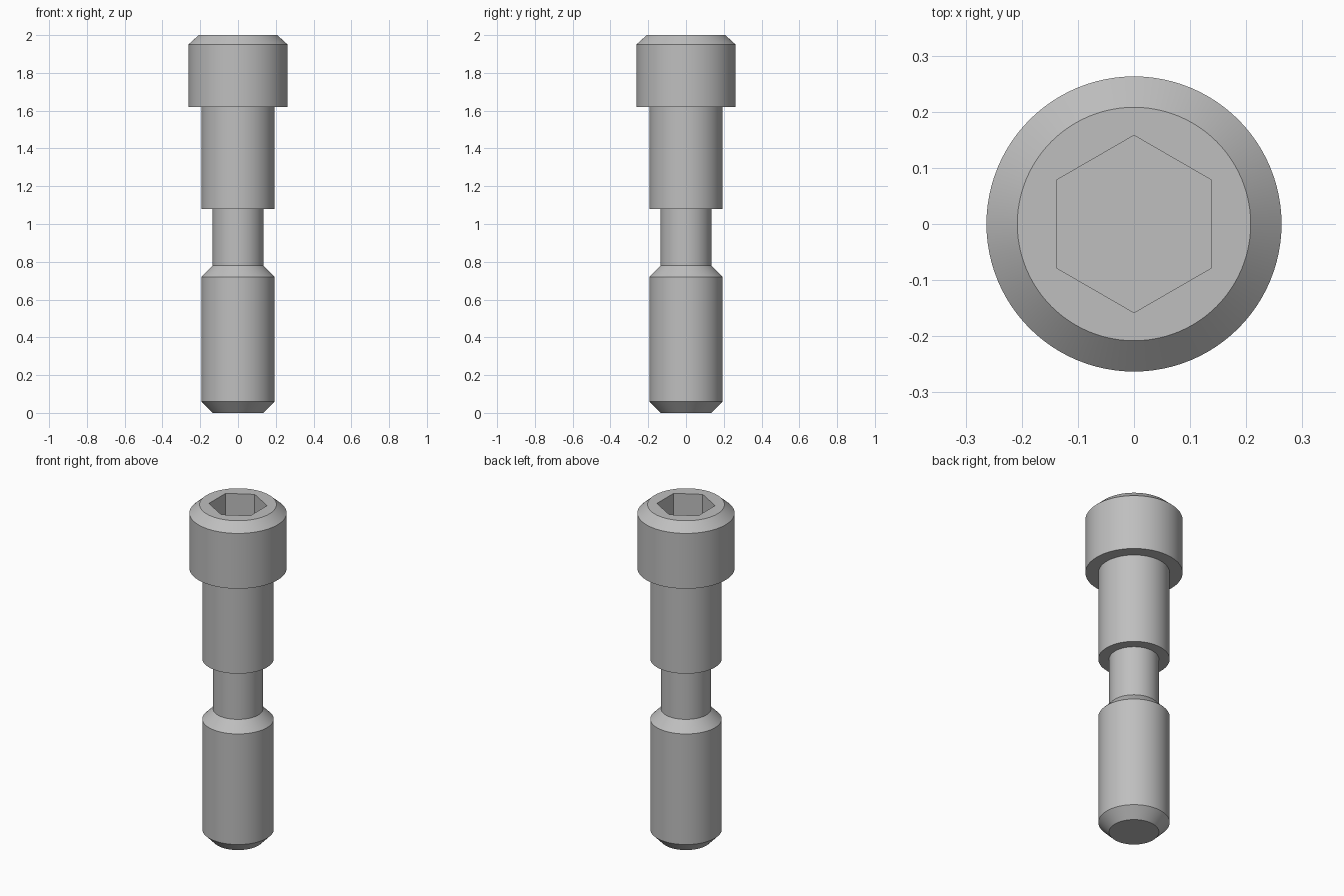
import bpy, bmesh, math

SEGMENTS = 96
HEX_RADIUS = 0.158
SOCKET_DEPTH = 0.2

cube = bpy.data.objects.get("Cube")
if cube:
    bpy.data.objects.remove(cube, do_unlink=True)

# Plain steel material
steel = bpy.data.materials.new("grey steel")
steel.use_nodes = True
colour = (0.52, 0.52, 0.52, 1)
steel.diffuse_color = colour
steel.node_tree.nodes["Principled BSDF"].inputs["Base Color"].default_value = colour

bm = bmesh.new()


def round_radius(radius):
    return lambda angle: radius


def hex_radius(angle):
    """Distance to a hexagon with corners on the y axis."""
    offset = (angle + math.pi / 6) % (math.pi / 3) - math.pi / 6
    return HEX_RADIUS * math.cos(math.pi / 6) / math.cos(offset)


def add_ring(radius_at, z):
    verts = []
    for i in range(SEGMENTS):
        a = math.tau * i / SEGMENTS
        r = radius_at(a)
        verts.append(bm.verts.new((r * math.cos(a), r * math.sin(a), z)))
    return verts


# Turned outline from the tip up to the head, as (radius, height)
profile = [
    (0.135, 0), (0.193, 0.06),        # chamfered tip
    (0.193, 0.72), (0.135, 0.78),     # threaded end and its shoulder
    (0.135, 1.08), (0.193, 1.08),     # neck
    (0.193, 1.62), (0.263, 1.62),     # shank and underside of head
    (0.263, 1.95), (0.208, 2),        # head and its chamfer
]
rings = [add_ring(round_radius(r), z) for r, z in profile]

# Hexagonal socket sunk into the head
rings += [add_ring(hex_radius, z) for z in (2, 2 - SOCKET_DEPTH)]

for low, high in zip(rings, rings[1:]):
    for i in range(SEGMENTS):
        j = (i + 1) % SEGMENTS
        bm.faces.new((low[i], low[j], high[j], high[i]))
bm.faces.new(rings[0][::-1])
bm.faces.new(rings[-1])
bmesh.ops.recalc_face_normals(bm, faces=bm.faces)

mesh = bpy.data.meshes.new("socket_head_screw")
bm.to_mesh(mesh)
bm.free()
mesh.materials.append(steel)
screw = bpy.data.objects.new("socket_head_screw", mesh)
bpy.context.collection.objects.link(screw)

# Smooth turned walls with crisp edges
bpy.ops.object.select_all(action='DESELECT')
screw.select_set(True)
bpy.context.view_layer.objects.active = screw
bpy.ops.object.shade_smooth_by_angle(angle=math.radians(30))
